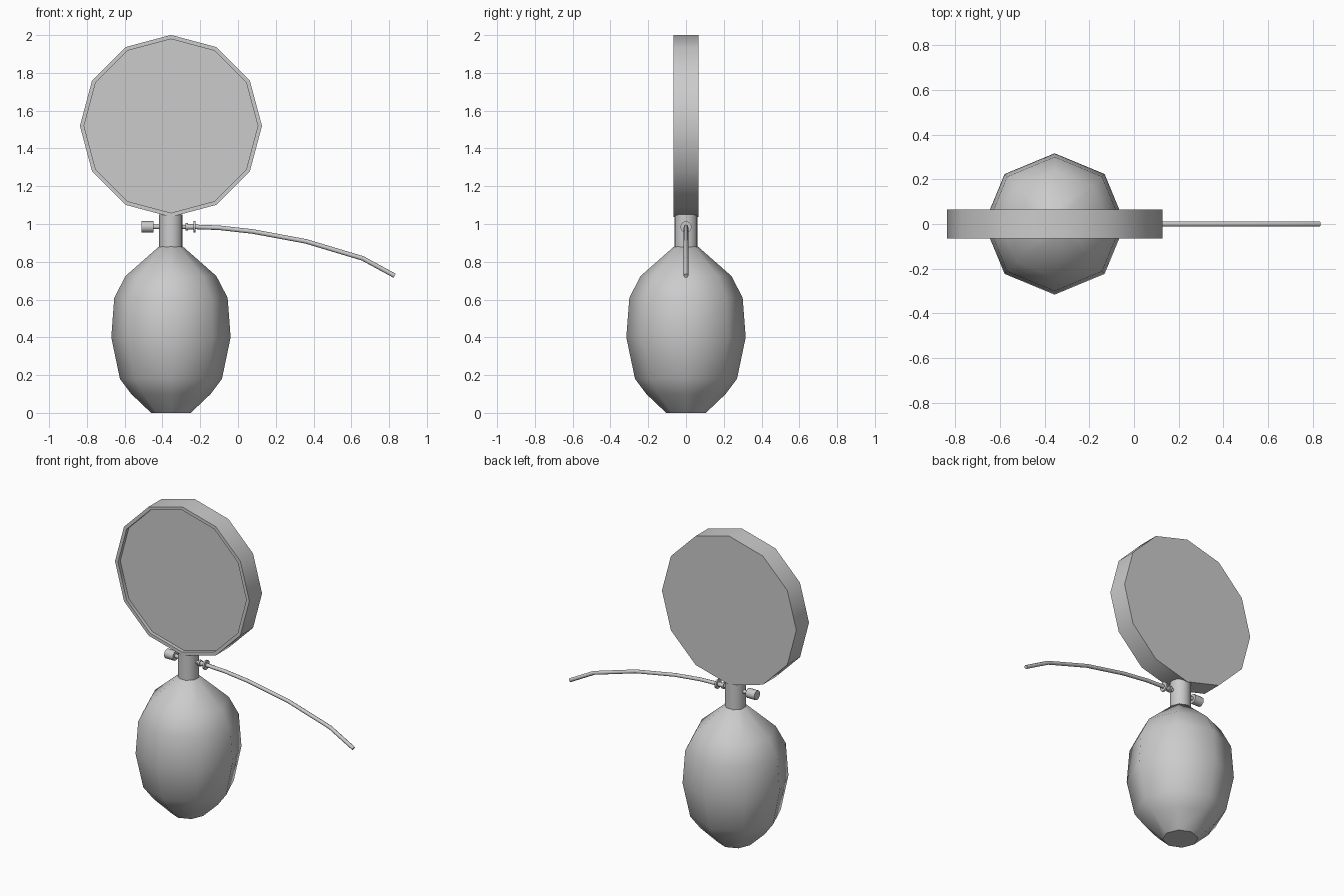
import bpy, bmesh
from math import sin, cos, pi, radians
from mathutils import Matrix, Vector

if "Cube" in bpy.data.objects:
    bpy.data.objects.remove(bpy.data.objects["Cube"])

CX = -0.355      # shared axis of bulb, neck and dial
VALVE_Z = 0.985  # height of knob and hose


def lathe(name, profile, sides, axis, origin, angle=40):
    """Spin (radius, height) points about an axis and cap both ends."""
    rot = Vector((0, 0, 1)).rotation_difference(Vector(axis)).to_matrix().to_4x4()
    mat = Matrix.Translation(origin) @ rot
    bm = bmesh.new()
    rings = [[bm.verts.new(mat @ Vector((r * cos(2 * pi * i / sides),
                                         r * sin(2 * pi * i / sides), h)))
              for i in range(sides)] for r, h in profile]
    for a, b in zip(rings, rings[1:]):
        for i in range(sides):
            j = (i + 1) % sides
            bm.faces.new((a[i], a[j], b[j], b[i]))
    bm.faces.new(rings[0][::-1])
    bm.faces.new(rings[-1])
    bmesh.ops.recalc_face_normals(bm, faces=bm.faces)
    mesh = bpy.data.meshes.new(name)
    bm.to_mesh(mesh)
    bm.free()
    obj = bpy.data.objects.new(name, mesh)
    bpy.context.collection.objects.link(obj)
    bpy.ops.object.select_all(action='DESELECT')
    obj.select_set(True)
    bpy.context.view_layer.objects.active = obj
    bpy.ops.object.shade_smooth_by_angle(angle=radians(angle))
    return obj


# Squeeze bulb
lathe("bulb", [(0.105, 0), (0.21, 0.10), (0.27, 0.18), (0.316, 0.40),
               (0.30, 0.61), (0.24, 0.725), (0.064, 0.88)],
      8, (0, 0, 1), (CX, 0, 0), 45.5)

# Neck between bulb and dial
lathe("neck", [(0.062, 0.87), (0.062, 1.05)], 16, (0, 0, 1), (CX, 0, 0))

# Round dial with a recessed front face
lathe("dial", [(0.482, -0.065), (0.482, 0.065), (0.46, 0.065), (0.46, 0.042)],
      12, (0, -1, 0), (CX, 0, 1.519))

# Release knob on the left
lathe("valve_stem", [(0.012, 0.05), (0.012, 0.10)], 10, (-1, 0, 0), (CX, 0, VALVE_Z))
lathe("release_knob", [(0.03, 0.092), (0.03, 0.155)], 12, (-1, 0, 0), (CX, 0, VALVE_Z))

# Hose fitting on the right
lathe("hose_fitting", [(0.011, 0.05), (0.011, 0.077), (0.02, 0.077), (0.02, 0.09),
                       (0.014, 0.09), (0.014, 0.12), (0.03, 0.12), (0.03, 0.131),
                       (0.012, 0.131), (0.012, 0.145)],
      12, (1, 0, 0), (CX, 0, VALVE_Z))

# Drooping hose
path = [(-0.24, 0.985), (-0.10, 0.98), (0.08, 0.96), (0.36, 0.908),
        (0.66, 0.818), (0.829, 0.726)]
curve = bpy.data.curves.new("hose", 'CURVE')
curve.dimensions = '3D'
curve.bevel_depth = 0.012
curve.bevel_resolution = 2
curve.use_fill_caps = True
spline = curve.splines.new('POLY')
spline.points.add(len(path) - 1)
for p, (x, z) in zip(spline.points, path):
    p.co = (x, 0, z, 1)
bpy.context.collection.objects.link(bpy.data.objects.new("hose", curve))
